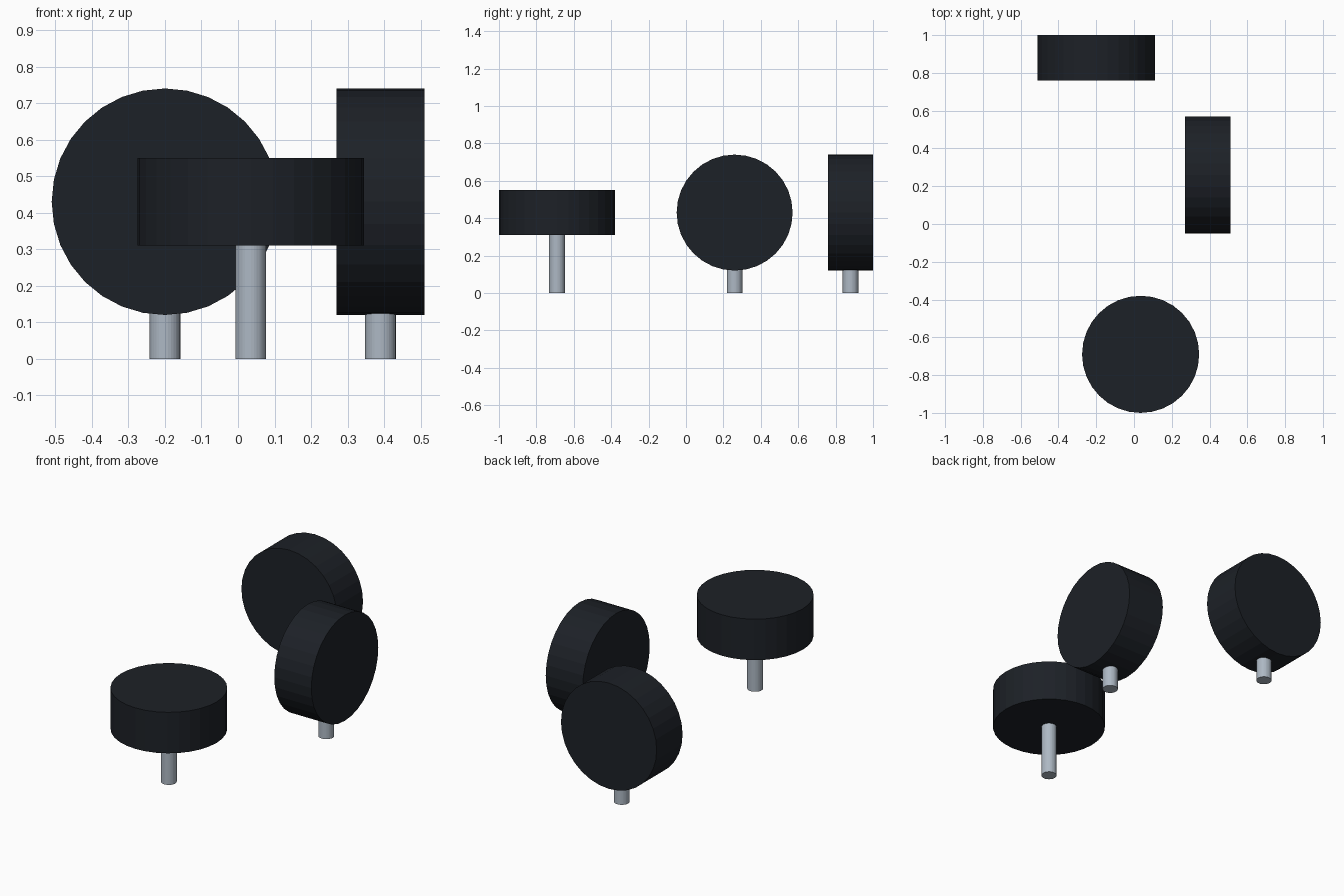
import bpy
from math import pi

if "Cube" in bpy.data.objects:
    bpy.data.objects.remove(bpy.data.objects["Cube"])

R, DEPTH, MID_Z = 0.31, 0.24, 0.43   # drum radius, thickness, centre height
POST_R = 0.042


def material(name, color):
    m = bpy.data.materials.new(name)
    m.diffuse_color = color
    m.use_nodes = True
    m.node_tree.nodes["Principled BSDF"].inputs["Base Color"].default_value = m.diffuse_color
    return m


dark = material("dark_rubber", (0.012, 0.015, 0.02, 1))
metal = material("pale_metal", (0.42, 0.48, 0.55, 1))


def cylinder(name, radius, depth, loc, rot, mat):
    bpy.ops.mesh.primitive_cylinder_add(vertices=32, radius=radius, depth=depth,
                                        location=loc, rotation=rot)
    ob = bpy.context.object
    ob.name = name
    ob.data.materials.append(mat)


# three discs, each facing along a different axis, on short posts
discs = [
    ("side_facing", 0.39, 0.26, (0, pi / 2, 0)),
    ("front_facing", -0.20, 0.88, (pi / 2, 0, 0)),
    ("upward_facing", 0.035, -0.69, (0, 0, 0)),
]
for name, x, y, rot in discs:
    cylinder(name + "_disc", R, DEPTH, (x, y, MID_Z), rot, dark)
    # post reaches just inside the disc
    top = 0.32 if name == "upward_facing" else 0.14
    cylinder(name + "_post", POST_R, top, (x, y, top / 2), (0, 0, 0), metal)
